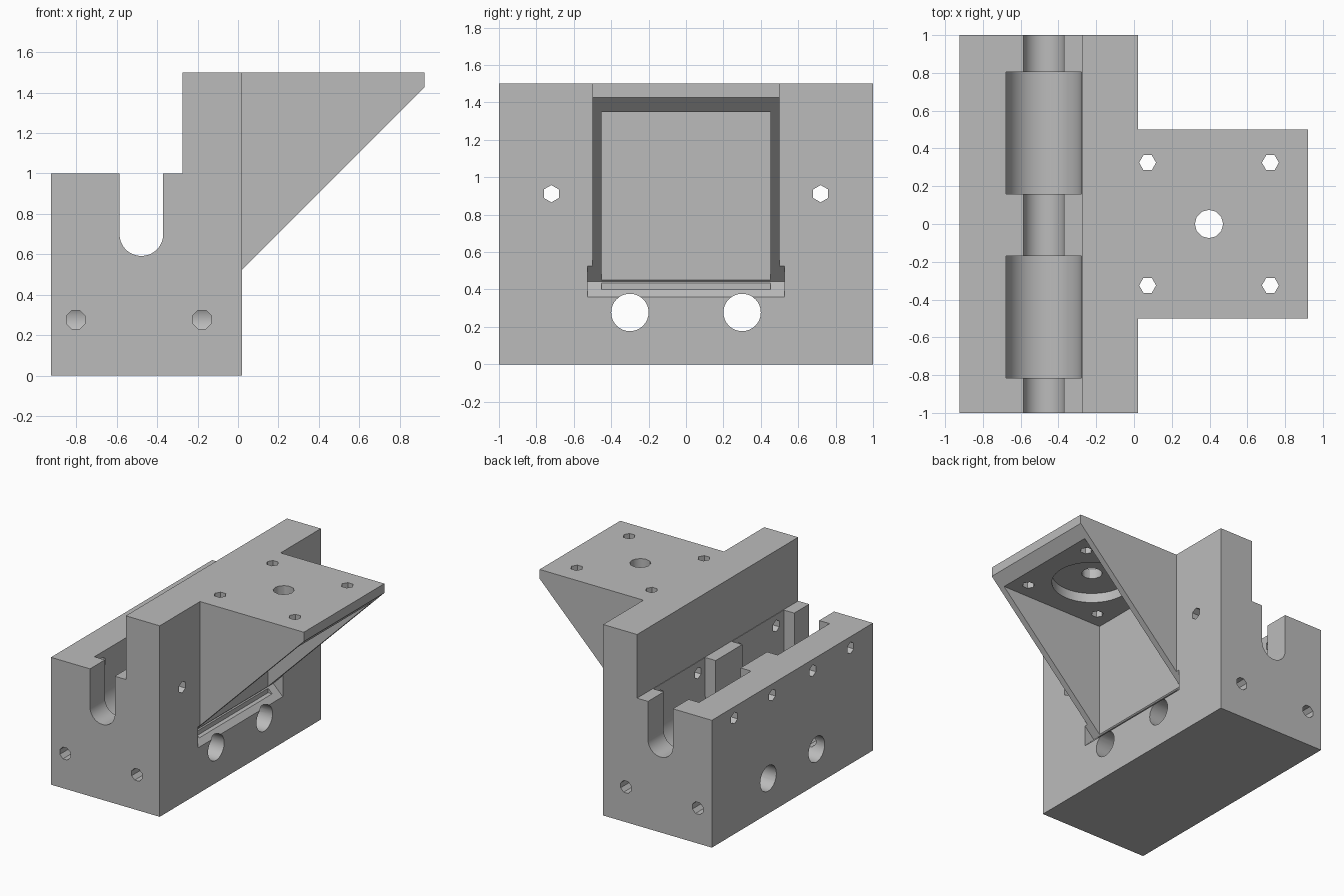
import bpy, bmesh, math
from mathutils import Vector

cube = bpy.data.objects.get("Cube")
if cube:
    bpy.data.objects.remove(cube, do_unlink=True)

# One grey material
grey = bpy.data.materials.new("plain_grey")
grey.use_nodes = True
colour = (0.5, 0.5, 0.5, 1)
grey.diffuse_color = colour
grey.node_tree.nodes["Principled BSDF"].inputs["Base Color"].default_value = colour


def place(axis, u, v, w):
    """Profile point (u, v) at depth w along the axis."""
    return Vector({"x": (w, u, v), "y": (u, w, v), "z": (u, v, w)}[axis])


def prism(name, axis, profile, lo, hi):
    bm = bmesh.new()
    ends = [[bm.verts.new(place(axis, u, v, w)) for u, v in profile] for w in (lo, hi)]
    bm.faces.new(ends[0])
    bm.faces.new(ends[1][::-1])
    n = len(profile)
    for i in range(n):
        j = (i + 1) % n
        bm.faces.new((ends[0][i], ends[0][j], ends[1][j], ends[1][i]))
    bmesh.ops.recalc_face_normals(bm, faces=bm.faces)
    mesh = bpy.data.meshes.new(name)
    bm.to_mesh(mesh)
    bm.free()
    mesh.materials.append(grey)
    ob = bpy.data.objects.new(name, mesh)
    bpy.context.collection.objects.link(ob)
    return ob


def circle(u, v, r, n, turn=0.0):
    return [(u + r * math.cos(turn + math.tau * i / n),
             v + r * math.sin(turn + math.tau * i / n)) for i in range(n)]


def u_shape(u, v, r, top, n=32):
    """Channel outline: half-round floor, straight sides."""
    arc = [(u + r * math.cos(math.pi * (1 + i / n)),
            v + r * math.sin(math.pi * (1 + i / n))) for i in range(n + 1)]
    return arc + [(u + r, top), (u - r, top)]


def combine(body, tool, operation):
    mod = body.modifiers.new(tool.name, "BOOLEAN")
    mod.object, mod.operation, mod.solver = tool, operation, "EXACT"
    graph = bpy.context.evaluated_depsgraph_get()
    result = bpy.data.meshes.new_from_object(body.evaluated_get(graph))
    body.modifiers.clear()
    body.data = result
    bpy.data.objects.remove(tool, do_unlink=True)


def cut(axis, profile, lo, hi):
    combine(body, prism("cutter", axis, profile, lo, hi), "DIFFERENCE")


BACK, FACE, WALL = -0.925, 0.02, -0.275
SLOT_X, SLOT_Z = -0.478, 0.7

# Stepped block with a tall wall
body = prism("bracket_block", "y", [(BACK, 0), (FACE, 0), (FACE, 1.5), (WALL, 1.5),
                                    (WALL, 1), (BACK, 1)], -1, 1)

# Triangular overhanging box
combine(body, prism("overhang", "y", [(-0.03, 0.475), (0.922, 1.427), (0.922, 1.5),
                                      (-0.03, 1.5)], -0.5, 0.5), "UNION")

# V groove under the overhang, then the hollow inside it
cut("y", [(-0.0625, 0.4425), (0.0225, 0.3575), (0.0225, 0.5275)], -0.527, 0.527)
cut("y", [(-0.055, 0.4), (0.03, 0.4), (0.98, 1.35), (-0.055, 1.35)], -0.453, 0.453)

# Long channel and the two wide pockets
cut("y", u_shape(SLOT_X, SLOT_Z, 0.108, 1.2), -1.1, 1.1)
for lo, hi in ((-0.815, -0.17), (0.16, 0.805)):
    cut("y", u_shape(SLOT_X, SLOT_Z, 0.199, 1.2), lo, hi)

# Top plate: round recess below, centre hole, four screw holes
cut("z", circle(0.397, 0, 0.29, 48), 1.3, 1.425)
cut("z", circle(0.397, 0, 0.075, 12), 1.3, 1.6)
for x in (0.072, 0.722):
    for y in (-0.325, 0.325):
        cut("z", circle(x, y, 0.045, 6), 1.3, 1.6)

# Cross holes, mirrored on both sides
for side in (-1, 1):
    cut("x", circle(0.3 * side, 0.277, 0.1, 32), -1.1, 0.1)
    cut("x", circle(0.72 * side, 0.912, 0.046, 6, math.pi / 2), -1.1, 0.1)
    cut("x", circle(0.25 * side, 0.912, 0.046, 6, math.pi / 2), -1.1, -0.13)
    # Blind end holes running into the large cross holes
    for x in (-0.802, -0.178):
        lo, hi = sorted((0.3 * side, 1.1 * side))
        cut("y", circle(x, 0.277, 0.05, 8, math.pi / 8), lo, hi)

bpy.ops.object.select_all(action="DESELECT")
body.select_set(True)
bpy.context.view_layer.objects.active = body
bpy.ops.object.shade_smooth_by_angle(angle=math.radians(30))
